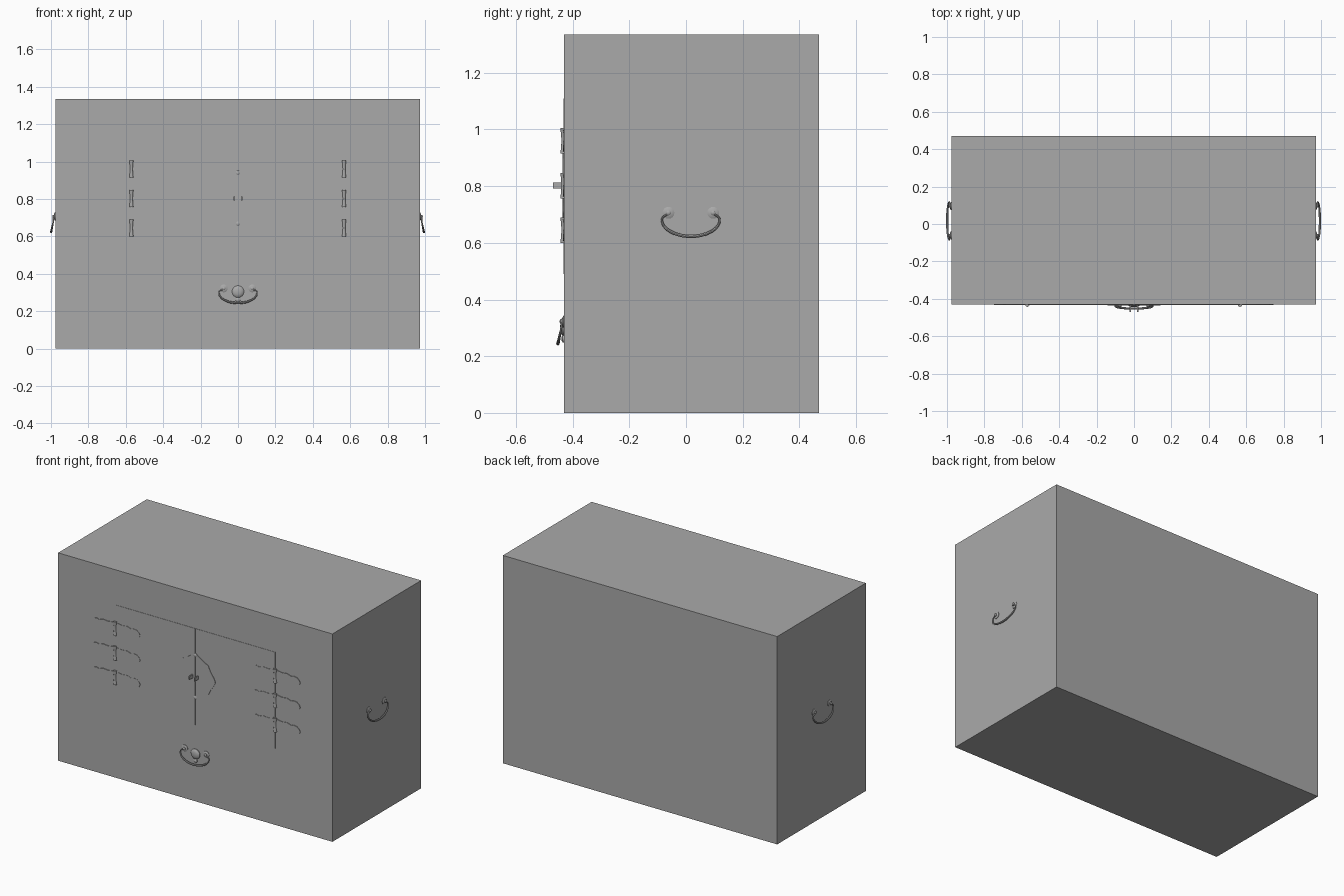
import bpy, bmesh, math
from mathutils import Matrix, Vector

if "Cube" in bpy.data.objects:
    bpy.data.objects.remove(bpy.data.objects["Cube"])

FRONT = -0.43          # y of the cabinet front
grey = bpy.data.materials.new("grey")
grey.diffuse_color = (0.40, 0.40, 0.40, 1)
grey.use_nodes = True
grey.node_tree.nodes["Principled BSDF"].inputs["Base Color"].default_value = grey.diffuse_color


def finish(name, bm, smooth=False):
    bmesh.ops.recalc_face_normals(bm, faces=bm.faces)
    me = bpy.data.meshes.new(name)
    bm.to_mesh(me)
    bm.free()
    me.materials.append(grey)
    ob = bpy.data.objects.new(name, me)
    bpy.context.collection.objects.link(ob)
    if smooth:
        me.shade_smooth()
        me.set_sharp_from_angle(angle=math.radians(40))
    return ob


def box(name, x0, x1, y0, y1, z0, z1):
    bm = bmesh.new()
    bmesh.ops.create_cube(bm, size=1)
    for v in bm.verts:
        v.co = ((x0 + x1) / 2 + v.co.x * (x1 - x0),
                (y0 + y1) / 2 + v.co.y * (y1 - y0),
                (z0 + z1) / 2 + v.co.z * (z1 - z0))
    return finish(name, bm)


def plate(name, pts, y0, y1):
    """Flat plate with an xz outline, reaching from y0 to y1."""
    bm = bmesh.new()
    f = bm.faces.new([bm.verts.new((x, y0, z)) for x, z in pts])
    r = bmesh.ops.extrude_face_region(bm, geom=[f])
    for v in r["geom"]:
        if isinstance(v, bmesh.types.BMVert):
            v.co.y = y1
    return finish(name, bm)


def lathe(name, profile, mat, n=16):
    """Turned part: (radius, height) profile around local z."""
    bm = bmesh.new()
    vs = [bm.verts.new((r, 0, h)) for r, h in profile]
    es = [bm.edges.new(p) for p in zip(vs, vs[1:])]
    bmesh.ops.spin(bm, geom=vs + es, axis=(0, 0, 1), cent=(0, 0, 0),
                   angle=2 * math.pi, steps=n, use_duplicate=False)
    bmesh.ops.remove_doubles(bm, verts=bm.verts, dist=0.0001)
    bmesh.ops.transform(bm, matrix=mat, verts=bm.verts)
    return finish(name, bm, True)


def tube(name, pts, radii, mat, n=8):
    """Round bar through points, tapered by the given radii."""
    bm = bmesh.new()
    rings = []
    for i, p in enumerate(pts):
        t = (pts[min(i + 1, len(pts) - 1)] - pts[max(i - 1, 0)]).normalized()
        a = t.cross(Vector((0, 0.25, 1) if abs(t.z) < 0.2 else (0, 0.97, 0.25)))
        a = Vector((0, 1, 0)).cross(t).normalized()
        b = t.cross(a)
        rings.append([bm.verts.new(p + radii[i] * (a * math.cos(k * math.tau / n)
                      + b * math.sin(k * math.tau / n))) for k in range(n)])
    for r, s in zip(rings, rings[1:]):
        for k in range(n):
            bm.faces.new((r[k], r[(k + 1) % n], s[(k + 1) % n], s[k]))
    bm.faces.new(rings[0])
    bm.faces.new(rings[-1])
    bmesh.ops.transform(bm, matrix=mat, verts=bm.verts)
    return finish(name, bm, True)


def bail_handle(name, mat, post, half, drop):
    """Drop handle in a local frame facing -y, posts at z = 0."""
    pts, radii = [], []
    for i in range(33):
        a = math.radians(-215 + 250 * i / 32)        # swings below the posts
        s = max(0, -math.sin(a))
        x = half * math.cos(a)
        z = -0.30 * drop + (0.70 * drop if math.sin(a) < 0 else 0.4 * drop) * math.sin(a)
        pts.append(Vector((x, -0.010 - 0.012 * s, z)))
        radii.append(0.0035 + 0.0025 * s)
    tube(name + "_bail", pts, radii, mat)
    face_front = Matrix.Rotation(math.pi / 2, 4, 'X')
    for s in (-1, 1):
        lathe(name + "_rosette", [(0.021, -0.001), (0.021, 0.003), (0.015, 0.006),
              (0.009, 0.007), (0.009, 0.012), (0.006, 0.015), (0, 0.016)],
              mat @ Matrix.Translation((s * post, 0, 0)) @ face_front)


# cabinet body and pair of doors
box("cabinet", -0.977, 0.972, FRONT, 0.47, 0, 1.335)
box("left_door", -0.568, -0.002, FRONT - 0.002, FRONT + 0.01, 0.49, 1.11)
box("right_door", 0.002, 0.566, FRONT - 0.002, FRONT + 0.01, 0.49, 1.11)

# strap hinges: scalloped leaves and a waisted barrel
half_strap = [(0, 0.040), (0.05, 0.032), (0.085, 0.036), (0.115, 0.026), (0.13, 0.032),
              (0.155, 0.028), (0.172, 0.014), (0.178, 0)]
right = half_strap + [(x, -z) for x, z in half_strap[-2::-1]]
strap = right + [(-x, z) for x, z in right[-2:0:-1]]
for hx in (-0.57, 0.567):
    for hz in (0.645, 0.802, 0.96):
        plate("hinge_strap", [(hx + x, hz + z) for x, z in strap], FRONT + 0.001, FRONT - 0.004)
        lathe("hinge_barrel", [(0, -0.045), (0.011, -0.045), (0.009, -0.02), (0.007, 0),
              (0.009, 0.02), (0.011, 0.045), (0, 0.045)],
              Matrix.Translation((hx, FRONT - 0.002, hz)), 12)

# scalloped lock plate split between the doors
lobe = [(math.radians(90 - 180 * i / 36)) for i in range(37)]
lobed = [((0.128 + 0.012 * math.cos(6 * a)) * math.cos(a),
          (0.133 + 0.012 * math.cos(6 * a + math.pi)) * math.sin(a)) for a in lobe]
for s in (-1, 1):
    plate("lock_plate", [(s * (max(0, x) + 0.002), 0.802 + z) for x, z in lobed],
          FRONT + 0.001, FRONT - 0.005)
    # upright pull lug beside the door gap
    box("door_lug", s * 0.019 - 0.004, s * 0.019 + 0.004, -0.47, FRONT, 0.791, 0.813)

# small studs above and below the lugs
to_front = Matrix.Rotation(math.pi / 2, 4, 'X')
for z in (0.94, 0.668):
    lathe("lock_stud", [(0.013, 0), (0.012, 0.005), (0.007, 0.008), (0, 0.009)],
          Matrix.Translation((0, FRONT, z)) @ to_front)

# drawer handle with round centre boss
bail_handle("drawer_handle", Matrix.Translation((0, FRONT, 0.322)), 0.076, 0.102, 0.078)
lathe("drawer_boss", [(0.032, -0.001), (0.032, 0.004), (0.027, 0.009), (0.015, 0.013), (0, 0.014)],
      Matrix.Translation((0, FRONT, 0.305)) @ to_front, 24)
lathe("drawer_boss_drop", [(0.014, -0.001), (0.013, 0.005), (0.007, 0.009), (0, 0.010)],
      Matrix.Translation((0, FRONT, 0.262)) @ to_front)

# carrying handles on both ends
for x, turn in ((0.972, 90), (-0.977, -90)):
    bail_handle("end_handle", Matrix.Translation((x, 0.017, 0.706))
                @ Matrix.Rotation(math.radians(turn), 4, 'Z'), 0.079, 0.102, 0.083)
